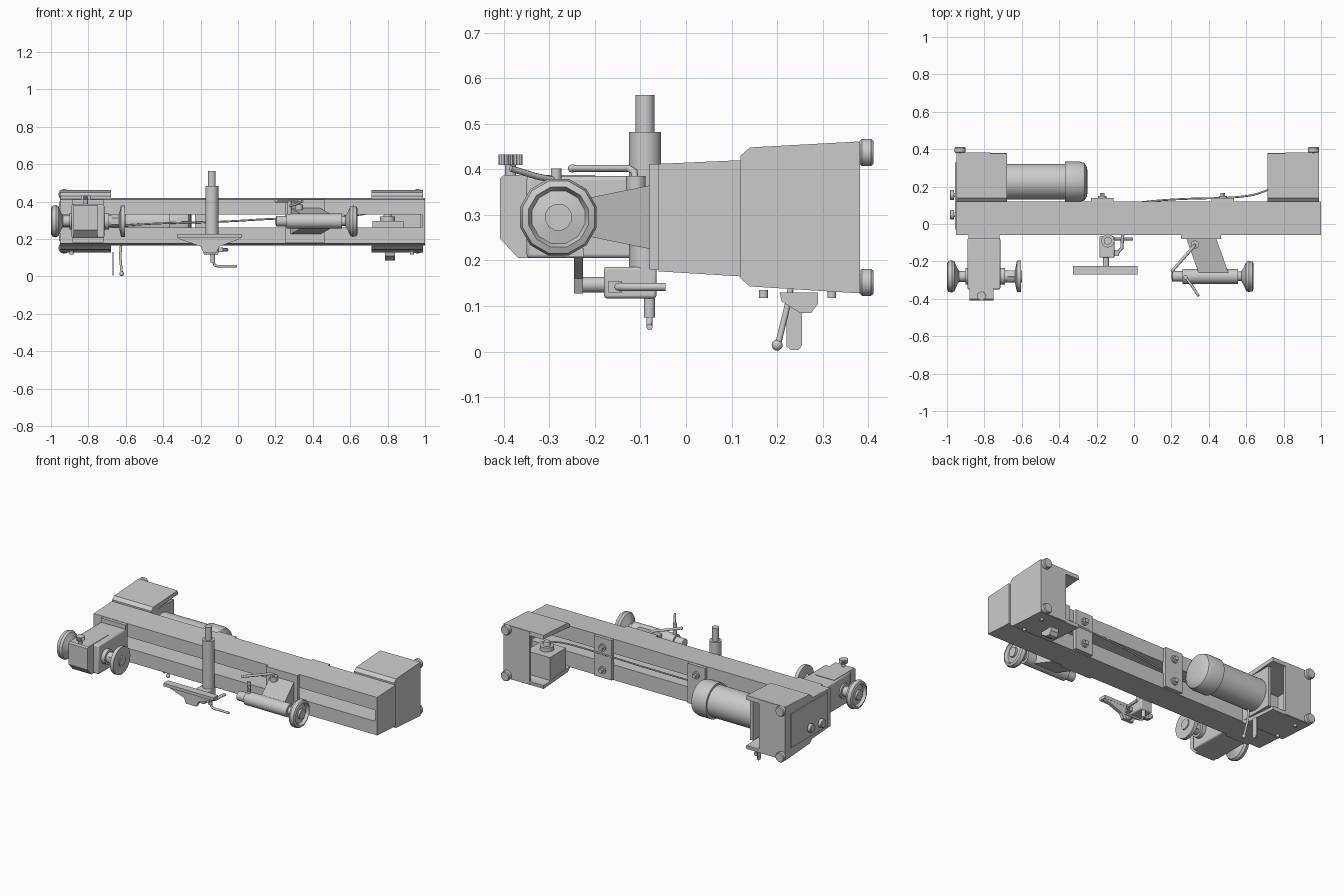
import bpy, bmesh, math
from mathutils import Vector

if "Cube" in bpy.data.objects:
    bpy.data.objects.remove(bpy.data.objects["Cube"])


def finish(name, bm, bevel=0.0, smooth=True):
    bmesh.ops.remove_doubles(bm, verts=bm.verts, dist=1e-5)
    bmesh.ops.recalc_face_normals(bm, faces=bm.faces)
    me = bpy.data.meshes.new(name)
    bm.to_mesh(me)
    bm.free()
    ob = bpy.data.objects.new(name, me)
    bpy.context.collection.objects.link(ob)
    if bevel:
        m = ob.modifiers.new("bevel", 'BEVEL')
        m.width, m.segments, m.limit_method = bevel, 2, 'ANGLE'
    if smooth:
        bpy.ops.object.select_all(action='DESELECT')
        ob.select_set(True)
        bpy.context.view_layer.objects.active = ob
        bpy.ops.object.shade_smooth_by_angle(angle=math.radians(35))
    return ob


def prism(name, pts, axis, a, b, bevel=0.0):
    """Extrude a 2D outline along x, y or z from a to b."""
    def place(p, t):
        return {'x': (t, p[0], p[1]), 'y': (p[0], t, p[1]), 'z': (p[0], p[1], t)}[axis]
    bm = bmesh.new()
    lo = [bm.verts.new(place(p, a)) for p in pts]
    hi = [bm.verts.new(place(p, b)) for p in pts]
    bm.faces.new(lo)
    bm.faces.new(hi)
    for i in range(len(pts)):
        j = (i + 1) % len(pts)
        bm.faces.new((lo[i], lo[j], hi[j], hi[i]))
    return finish(name, bm, bevel, bool(bevel))


def box(name, x0, x1, y0, y1, z0, z1, bevel=0.0):
    return prism(name, [(x0, y0), (x1, y0), (x1, y1), (x0, y1)], 'z', z0, z1, bevel)


def lathe(name, profile, axis, c, n=32):
    """Turn (position, radius) points round an axis; c holds the other two coordinates."""
    bm = bmesh.new()
    rings = []
    for t, r in profile:
        ring = []
        for k in range(n):
            a = 2 * math.pi * (k + 0.5) / n
            u, v = c[0] + r * math.cos(a), c[1] + r * math.sin(a)
            ring.append(bm.verts.new({'x': (t, u, v), 'y': (u, t, v), 'z': (u, v, t)}[axis]))
        rings.append(ring)
    for p, q in zip(rings, rings[1:]):
        for k in range(n):
            bm.faces.new((p[k], p[(k + 1) % n], q[(k + 1) % n], q[k]))
    bm.faces.new(rings[0])
    bm.faces.new(rings[-1])
    return finish(name, bm)


def cyl(name, axis, c, r, a, b, n=24):
    return lathe(name, [(a, r), (b, r)], axis, c, n)


def rod(name, pts, r, curved=False):
    cu = bpy.data.curves.new(name, 'CURVE')
    cu.dimensions, cu.bevel_depth, cu.bevel_resolution, cu.use_fill_caps = '3D', r, 2, True
    sp = cu.splines.new('NURBS' if curved else 'POLY')
    sp.points.add(len(pts) - 1)
    for p, co in zip(sp.points, pts):
        p.co = (*co, 1)
    if curved:
        sp.use_endpoint_u, sp.order_u = True, 3
    ob = bpy.data.objects.new(name, cu)
    bpy.context.collection.objects.link(ob)


def ball(name, c, r):
    bm = bmesh.new()
    bmesh.ops.create_uvsphere(bm, u_segments=16, v_segments=8, radius=r)
    bmesh.ops.translate(bm, verts=bm.verts, vec=Vector(c))
    finish(name, bm)


# Bed: two rails with an open slot, closed at both ends
prism("upper_rail", [(-.06, .33), (.12, .33), (.12, .42), (-.06, .412)], 'x', -.95, .995)
prism("lower_rail", [(-.06, .176), (.12, .165), (.12, .26), (-.06, .26)], 'x', -.95, .995)
end_outline = [(-.06, .176), (.12, .165), (.12, .42), (-.06, .412)]
prism("bed_end_right", end_outline, 'x', .985, 1.0)
prism("bed_end_left", end_outline, 'x', -.952, -.935)
for x in (-.17, .475):
    box("splice_plate", x - .06, x + .06, .115, .14, .17, .418)
    for z in (.22, .36):
        cyl("splice_bolt", 'y', (x, z), .022, .138, .15)
        cyl("splice_bolt_head", 'y', (x, z), .014, .15, .165, 6)

# Legs: folded sheet brackets behind each end of the bed
for side, s, out, inn, fx in (("left", -1, -.95, -.68, -.93), ("right", 1, .99, .715, .96)):
    x0, x1 = min(out, inn), max(out, inn)
    prism("leg_top_" + side, [(.12, .415), (.12, .43), (.14, .448), (.378, .461), (.38, .435), (.345, .435)],
          'x', x0, x1)
    prism("leg_bottom_" + side, [(.12, .17), (.345, .15), (.38, .15), (.378, .128), (.14, .143), (.12, .16)],
          'x', x0, x1)
    prism("leg_outer_plate_" + side, [(.12, .165), (.345, .148), (.38, .135), (.38, .455), (.345, .437), (.12, .42)],
          'x', out, out - s * .015)
    w = out - s * .18
    box("leg_rear_plate_" + side, min(out, w), max(out, w), .365, .382, .13, .46)
    for z in (.152, .437):
        lathe("foot_" + side, [(.38, .024), (.386, .03), (.406, .03), (.411, .026)], 'y', (fx, z), 20)
    for y in (.17, .32):
        cyl("leg_screw_" + side, 'z', (out - s * .06, y), .01, .118, .135, 12)

# Motor with rounded rear cap
lathe("motor_body", [(-.685, .095), (-.37, .095)], 'x', (.226, .285), 40)
lathe("motor_cap", [(-.37, .095), (-.37, .108), (-.29, .108), (-.265, .1), (-.252, .08), (-.248, .05)],
      'x', (.226, .285), 40)
box("motor_mount", -.70, -.68, .12, .34, .17, .42)
for y, z in ((.05, .24), (.155, .25)):
    lathe("side_knob", [(-.95, .012), (-.962, .012), (-.962, .026), (-.98, .026), (-.984, .022)], 'x', (y, z), 16)
box("side_panel", -.957, -.949, -.03, .33, .19, .40)

# Control box and cable
box("control_box", .72, .885, .15, .31, .15, .295)
lathe("cable_gland", [(.295, .04), (.32, .04), (.32, .022), (.345, .018)], 'z', (.80, .225))
rod("motor_cable", [(.80, .225, .34), (.74, .19, .345), (.6, .14, .32), (.2, .135, .31), (-.1, .10, .29),
                    (-.45, .09, .285), (-.62, .11, .27)], .005, True)
prism("switch_bracket", [(.205, .13), (.21, .11), (.25, .085), (.275, .085), (.29, .105), (.29, .13)],
      'x', .785, .84)
rod("belt_lever", [(-.625, .235, .17), (-.63, .225, .11), (-.622, .203, .02)], .007)
ball("belt_lever_ball", (-.622, .2, .014), .012)
prism("belt_lever_tab", [(.222, .13), (.22, .012), (.23, .004), (.247, .004), (.255, .015), (.255, .13)],
      'x', -.672, -.666)

# Headstock
box("headstock_plate", -.885, -.72, -.08, -.058, .18, .41)
prism("headstock_body", [(-.35, .205), (-.075, .205), (-.075, .385), (-.35, .385)], 'x', -.89, -.715, .008)
prism("headstock_nose", [(-.408, .248), (-.368, .205), (-.2, .205), (-.2, .388), (-.4, .388), (-.408, .38)],
      'x', -.88, -.75)
AX = (-.28, .295)
lathe("spindle", [(-.96, .03), (-.9, .03), (-.9, .045), (-.69, .045), (-.69, .032), (-.60, .032)], 'x', AX)
cyl("spindle_nut", 'x', AX, .036, -.675, -.63, 6)
lathe("faceplate", [(-.635, .04), (-.626, .084), (-.604, .084), (-.604, .03), (-.598, .03)], 'x', AX)
wheel = [(0, .03), (.012, .03), (.018, .06), (0, .068), (.006, .082), (.026, .087), (.04, .08), (.055, .045),
         (.065, .03)]
lathe("spindle_handwheel", [(-1.0 + t, r) for t, r in wheel], 'x', AX, 28)
cyl("lock_screw", 'z', (-.815, -.385), .012, .38, .415)
bm = bmesh.new()
pts = [((.026 if k % 2 else .022) * math.cos(k * math.pi / 18) - .815,
        (.026 if k % 2 else .022) * math.sin(k * math.pi / 18) - .385) for k in range(36)]
bm.free()
prism("lock_knob", pts, 'z', .41, .432)

# Tailstock
box("tailstock_plate", .25, .465, -.08, -.058, .18, .412)
bm = bmesh.new()
ends = [[(.28, -.078, .225), (.44, -.078, .225), (.44, -.078, .365), (.28, -.078, .365)],
        [(.345, -.26, .262), (.505, -.26, .262), (.505, -.26, .328), (.345, -.26, .328)]]
a, b = [[bm.verts.new(p) for p in e] for e in ends]
bm.faces.new(a)
bm.faces.new(b)
for i in range(4):
    bm.faces.new((a[i], a[(i + 1) % 4], b[(i + 1) % 4], b[i]))
finish("tailstock_arm", bm, 0, False)
TX = (-.28, .295)
lathe("tailstock_barrel", [(.2, .012), (.205, .028), (.26, .028), (.26, .04), (.555, .04), (.555, .025), (.6, .025)],
      'x', TX)
lathe("tailstock_handwheel", [(.64 - t, r) for t, r in wheel], 'x', TX, 12)
cyl("quill_lock_stud", 'z', (.275, -.285), .012, .32, .402, 12)
rod("quill_lock_lever", [(.275, -.285, .376), (.31, -.33, .385), (.345, -.385, .402)], .007)
cyl("clamp_stud", 'z', (.325, -.11), .022, .33, .385, 12)
rod("clamp_lever", [(.325, -.11, .36), (.325, -.114, .395), (.315, -.125, .402), (.205, -.25, .402)], .008)
ball("clamp_lever_end", (.205, -.25, .402), .009)

# Tool rest carrier: vertical post, clamp block and rest
cyl("rest_post_sleeve", 'z', (-.14, -.09), .035, .18, .482, 32)
cyl("rest_post_top", 'z', (-.14, -.09), .021, .48, .563, 32)
box("rest_clamp_block", -.185, -.105, -.18, -.065, .117, .186, .006)
cyl("rest_stem", 'y', (-.15, .147), .017, -.24, -.17)
box("rest_bar", -.325, .02, -.27, -.225, .208, .227)
prism("rest_web", [(-.325, .21), (.02, .21), (.005, .198), (-.10, .16), (-.115, .128), (-.185, .128),
                   (-.20, .16), (-.31, .198)], 'y', -.246, -.226)
box("side_lever_hub", -.105, -.08, -.17, -.14, .13, .155)
rod("side_lever", [(-.09, -.155, .142), (-.065, -.13, .142), (-.06, -.045, .142)], .009)
cyl("lower_lever_hub", 'z', (-.135, -.08), .012, .075, .12, 16)
rod("lower_lever", [(-.135, -.08, .09), (-.125, -.08, .06), (-.11, -.08, .054), (-.005, -.08, .054)], .007)
